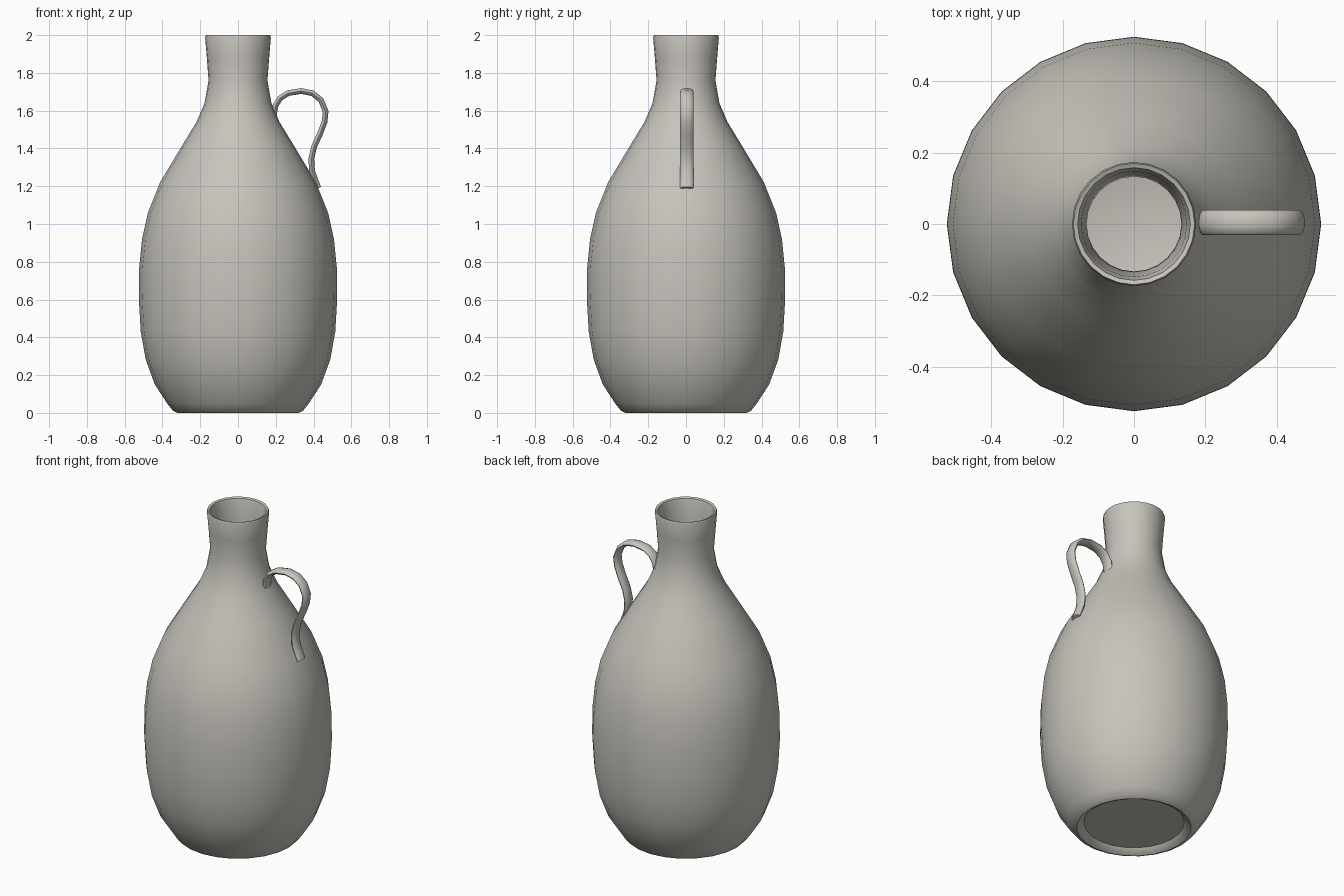
import bpy, bmesh, math
from mathutils import Vector

cube = bpy.data.objects.get("Cube")
if cube:
    bpy.data.objects.remove(cube, do_unlink=True)

# One glazed clay colour for every part
clay = bpy.data.materials.new("warm_grey_clay")
clay.use_nodes = True
colour = (0.57, 0.55, 0.50, 1)
clay.diffuse_color = colour
clay.node_tree.nodes["Principled BSDF"].inputs["Base Color"].default_value = colour


def finish(bm, name):
    """Turn a bmesh into a smooth shaded object with the clay material."""
    bmesh.ops.recalc_face_normals(bm, faces=bm.faces)
    mesh = bpy.data.meshes.new(name)
    bm.to_mesh(mesh)
    bm.free()
    mesh.materials.append(clay)
    obj = bpy.data.objects.new(name, mesh)
    bpy.context.collection.objects.link(obj)
    bpy.ops.object.select_all(action='DESELECT')
    obj.select_set(True)
    bpy.context.view_layer.objects.active = obj
    bpy.ops.object.shade_smooth_by_angle(angle=math.radians(50))
    return obj


def lathe(name, profile, steps):
    """Spin a (radius, height) profile around the z axis."""
    bm = bmesh.new()
    verts = [bm.verts.new((r, 0, z)) for r, z in profile]
    edges = [bm.edges.new(pair) for pair in zip(verts, verts[1:])]
    bmesh.ops.spin(bm, geom=verts + edges, axis=(0, 0, 1), cent=(0, 0, 0),
                   angle=math.tau, steps=steps)
    bmesh.ops.remove_doubles(bm, verts=bm.verts, dist=0.0005)
    return finish(bm, name)


def strap(name, path, width, thickness, sides):
    """Sweep an oval section along a path of (x, z) points."""
    bm = bmesh.new()
    points = [Vector((x, 0.004, z)) for x, z in path]
    across = Vector((0, 1, 0))
    rings = []
    for i, p in enumerate(points):
        along = points[min(i + 1, len(points) - 1)] - points[max(i - 1, 0)]
        out = across.cross(along.normalized())
        turns = [math.tau * k / sides for k in range(sides)]
        rings.append([bm.verts.new(p + across * math.cos(a) * width / 2
                                   + out * math.sin(a) * thickness / 2) for a in turns])
    for a, b in zip(rings, rings[1:]):
        for k in range(sides):
            n = (k + 1) % sides
            bm.faces.new((a[k], a[n], b[n], b[k]))
    bm.faces.new(rings[0])
    bm.faces.new(rings[-1])
    return finish(bm, name)


# Bottle: recessed foot, full belly, narrow flared neck, hollow inside
outside = [(0, 0.03), (0.28, 0.03), (0.295, 0.012), (0.32, 0), (0.345, 0.012),
           (0.375, 0.05), (0.44, 0.15), (0.488, 0.28), (0.515, 0.43), (0.525, 0.6),
           (0.524, 0.76), (0.508, 0.92), (0.477, 1.06), (0.413, 1.22), (0.293, 1.42),
           (0.22, 1.54), (0.177, 1.64), (0.156, 1.76), (0.165, 1.88), (0.174, 1.985)]
rim = [(0.17, 2.0), (0.158, 1.995)]
inside = [(0.148, 1.95), (0.133, 1.76), (0.15, 1.64), (0.265, 1.42), (0.385, 1.22),
          (0.45, 1.06), (0.497, 0.76), (0.488, 0.43), (0.41, 0.15), (0.32, 0.06), (0, 0.06)]
lathe("bottle_body", outside + rim + inside, 24)

# Handle: a flat strap looping from the neck down to the shoulder
loop = [(0.19, 1.575), (0.198, 1.625), (0.222, 1.665), (0.265, 1.693), (0.335, 1.704),
        (0.395, 1.692), (0.44, 1.655), (0.464, 1.595), (0.458, 1.54), (0.433, 1.475),
        (0.403, 1.41), (0.388, 1.345), (0.392, 1.28), (0.41, 1.23), (0.426, 1.19)]
strap("handle", loop, 0.07, 0.032, 10)
